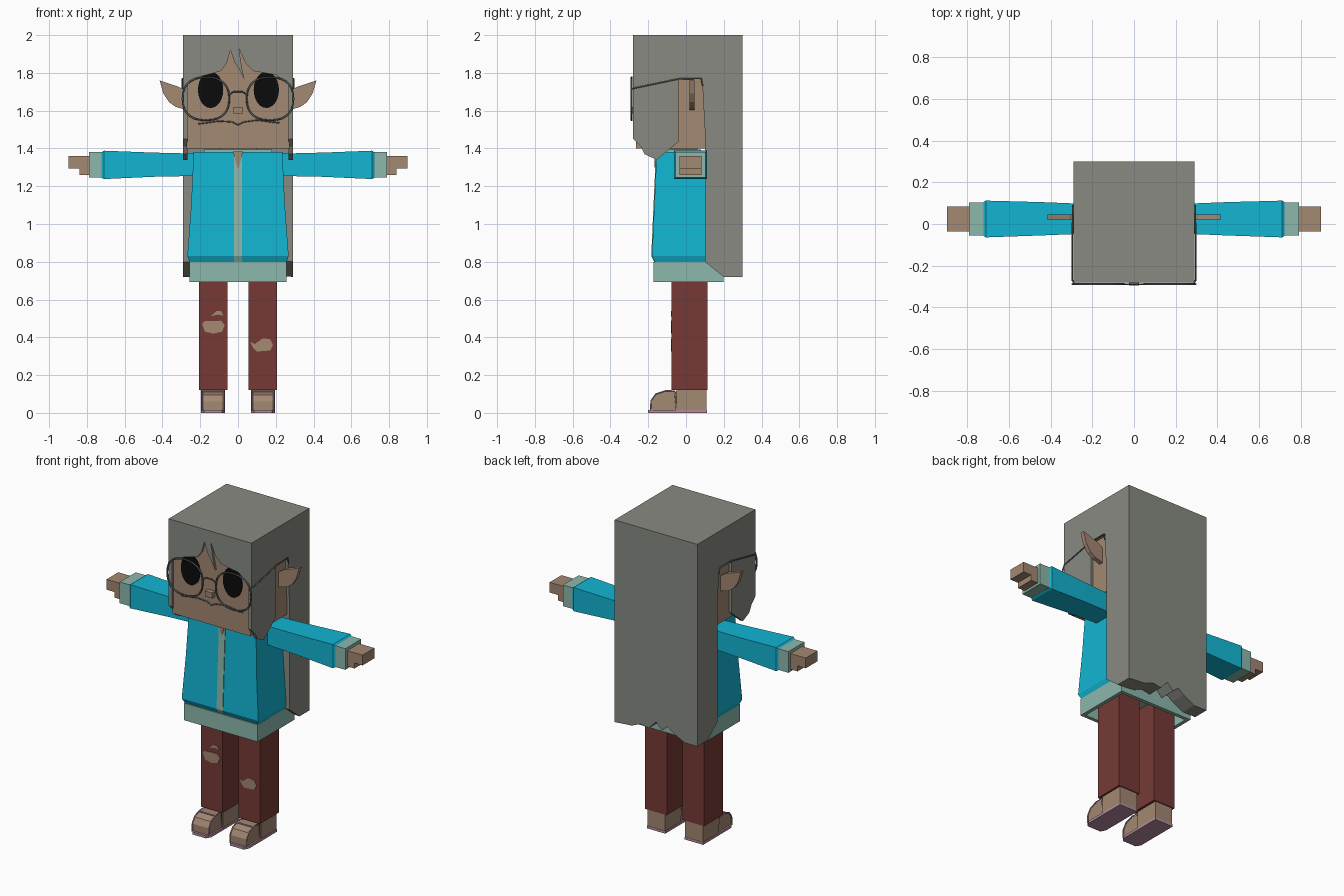
import bpy, bmesh, math

cube = bpy.data.objects.get("Cube")
if cube:
    bpy.data.objects.remove(cube, do_unlink=True)


def material(name, hexcode):
    srgb = [int(hexcode[i:i + 2], 16) / 255 for i in (0, 2, 4)]
    col = [c / 12.92 if c < 0.04 else ((c + 0.055) / 1.055) ** 2.4 for c in srgb] + [1]
    m = bpy.data.materials.new(name)
    m.use_nodes = True
    m.diffuse_color = col
    m.node_tree.nodes["Principled BSDF"].inputs["Base Color"].default_value = col
    return m


HAIR = material("grey hair", "888a82")
SKIN = material("tan skin", "a38872")
CYAN = material("cyan jacket", "12b5d3")
MINT = material("mint shirt", "8cb8ab")
RED = material("dark red trousers", "763a35")
PINK = material("pink sandal", "b48c9e")
BLACK = material("black eye", "0b0b0b")
FRAME = material("slate frame", "5c6664")


def add_mesh(name, bm, mat):
    bmesh.ops.recalc_face_normals(bm, faces=bm.faces)
    me = bpy.data.meshes.new(name)
    bm.to_mesh(me)
    bm.free()
    me.materials.append(mat)
    ob = bpy.data.objects.new(name, me)
    bpy.context.collection.objects.link(ob)
    return ob


def loft(name, rings, mat):
    """Bridge matching rings of points and cap both ends."""
    bm = bmesh.new()
    loops = [[bm.verts.new(p) for p in r] for r in rings]
    n = len(loops[0])
    for a, b in zip(loops, loops[1:]):
        for i in range(n):
            j = (i + 1) % n
            bm.faces.new((a[i], a[j], b[j], b[i]))
    bm.faces.new(loops[0])
    bm.faces.new(loops[-1])
    return add_mesh(name, bm, mat)


def box(name, x, y, z, mat):
    return loft(name, [rect_z(x, y, h) for h in z], mat)


def rect_z(x, y, z):
    return [(x[0], y[0], z), (x[1], y[0], z), (x[1], y[1], z), (x[0], y[1], z)]


def rect_x(x, y, z):
    return [(x, y[0], z[0]), (x, y[1], z[0]), (x, y[1], z[1]), (x, y[0], z[1])]


def prism_y(name, pts, y0, y1, mat):
    return loft(name, [[(x, y, z) for x, z in pts] for y in (y0, y1)], mat)


def prism_x(name, pts, x0, x1, mat):
    return loft(name, [[(x, y, z) for y, z in pts] for x in (x0, x1)], mat)


def tube(name, pts, r, mat, cyclic=False):
    cu = bpy.data.curves.new(name, "CURVE")
    cu.dimensions = "3D"
    cu.bevel_depth = r
    cu.bevel_resolution = 1
    sp = cu.splines.new("POLY")
    sp.points.add(len(pts) - 1)
    for p, co in zip(sp.points, pts):
        p.co = (*co, 1)
    sp.use_cyclic_u = cyclic
    tmp = bpy.data.objects.new(name + "_path", cu)
    bpy.context.collection.objects.link(tmp)
    dg = bpy.context.evaluated_depsgraph_get()
    me = bpy.data.meshes.new_from_object(tmp.evaluated_get(dg))
    bpy.data.objects.remove(tmp, do_unlink=True)
    me.name = name
    me.materials.clear()
    me.materials.append(mat)
    ob = bpy.data.objects.new(name, me)
    bpy.context.collection.objects.link(ob)


def oval(cx, cz, rx, rz, n, power=1.0):
    out = []
    for i in range(n):
        c, s = math.cos(math.tau * i / n), math.sin(math.tau * i / n)
        out.append((cx + rx * math.copysign(abs(c) ** power, c),
                    cz + rz * math.copysign(abs(s) ** power, s)))
    return out


# Head and nose
box("head", (-.272, .272), (-.265, .11), (1.40, 1.96), SKIN)
box("nose", (-.025, .025), (-.295, -.26), (1.585, 1.62), SKIN)
box("neck", (-.1, .1), (-.1, .06), (1.36, 1.41), SKIN)

# Hair: crown, back curtain with ragged hem, fringe
box("hair_crown", (-.29, .29), (-.28, .3), (1.95, 2), HAIR)
hem = [(.29, .72), (.17, .73), (.11, .755), (.05, .745), (0, .80), (-.04, .755),
       (-.08, .79), (-.12, .76), (-.2, .72), (-.29, .72)]
rings = []
for y, lift in ((.1, .08), (.2, 0), (.3, 0)):
    rings.append([(-.29, y, 1.96), (.29, y, 1.96)] + [(x, y, z + lift) for x, z in hem])
loft("hair_back", rings, HAIR)
fringe = [(-.29, 1.96), (-.29, 1.73), (-.265, 1.74), (-.2, 1.78), (-.09, 1.81), (-.06, 1.85),
          (-.04, 1.92), (-.02, 1.86), (0, 1.83), (.035, 1.76), (.02, 1.83), (.005, 1.93),
          (.04, 1.85), (.08, 1.81), (.2, 1.79), (.265, 1.74), (.29, 1.73), (.29, 1.96)]
prism_y("hair_fringe", fringe, -.28, -.262, HAIR)

# Face details
for side, cx in (("right", -.145), ("left", .15)):
    prism_y(side + "_eye", oval(cx, 1.71, .067, .096, 24), -.27, -.264, BLACK)
tube("mouth", [(-.21, -.266, 1.53), (-.1, -.266, 1.545), (-.03, -.266, 1.54), (0, -.266, 1.525),
               (.03, -.266, 1.54), (.1, -.266, 1.55), (.22, -.266, 1.535)], .004, FRAME)
tube("glasses_bridge", [(-.05, -.288, 1.68), (-.025, -.288, 1.7), (.025, -.288, 1.7),
                        (.05, -.288, 1.68)], .004, FRAME)

# Torso: jacket, zip strip, collar, shirt hem
levels = [(.80, .257, -.165, .105), (.83, .268, -.18, .11), (1.1, .248, -.168, .106),
          (1.38, .235, -.155, .1)]
loft("jacket", [rect_z((-w, w), (f, b), z) for z, w, f, b in levels], CYAN)
loft("zip_strip", [rect_z((-.022, .022), (f - .004, f + .002), z) for z, w, f, b in levels], MINT)
prism_y("neckline", [(-.027, 1.385), (.027, 1.385), (.004, 1.30), (-.004, 1.30)], -.166, -.155, SKIN)
box("collar", (-.18, .18), (-.13, .08), (1.37, 1.395), MINT)
loft("shirt_hem", [rect_z((-.258, .258), (-.172, .198), .80), rect_z((-.258, .258), (-.172, .198), .692),
                   rect_z((-.235, .235), (-.15, .175), .692), rect_z((-.235, .235), (-.15, .175), .78)], MINT)

# Mirrored parts
for side, s in (("left", 1), ("right", -1)):
    # Side hair, ear, glasses
    prism_x(side + "_side_hair", [(-.28, 1.96), (-.28, 1.45), (-.24, 1.41), (-.22, 1.37), (-.155, 1.34),
                                  (-.04, 1.435), (-.04, 1.77), (.085, 1.77), (.105, 1.40), (.12, 1.96)],
            s * .268, s * .29, HAIR)
    prism_y(side + "_ear", [(s * x, z) for x, z in [(.26, 1.69), (.31, 1.725), (.415, 1.76), (.395, 1.69),
                            (.365, 1.645), (.33, 1.62), (.26, 1.6)]], .018, .045, SKIN)
    ring = [(x, -.288, z) for x, z in oval(s * .17, 1.663, .124, .114, 28, .85)]
    tube(side + "_lens_rim", ring, .005, FRAME, True)
    tube(side + "_temple", [(s * .285, -.288, 1.715), (s * .295, -.27, 1.72), (s * .295, -.04, 1.768),
                            (s * .293, .08, 1.77), (s * .293, .088, 1.73)], .004, FRAME)
    # Arm
    loft(side + "_sleeve", [rect_x(s * .2, (-.045, .095), (1.255, 1.372)),
                            rect_x(s * .45, (-.055, .105), (1.25, 1.378)),
                            rect_x(s * .71, (-.064, .112), (1.238, 1.388)),
                            rect_x(s * .722, (-.056, .104), (1.245, 1.38))], CYAN)
    loft(side + "_cuff", [rect_x(s * x, (-.055, .104), (1.246, 1.38)) for x in (.72, .79)], MINT)
    loft(side + "_palm", [rect_x(s * x, (-.035, .083), (1.26, 1.36)) for x in (.78, .84)], SKIN)
    loft(side + "_fingers", [rect_x(s * x, (-.035, .083), (1.295, 1.36)) for x in (.84, .897)], SKIN)
    # Leg and sandal
    inner, outer = s * .055, s * .207
    box(side + "_leg", (inner, outer), (-.076, .114), (.122, .78), RED)
    prism_x(side + "_toes", [(-.05, .01), (-.185, .01), (-.185, .06), (-.165, .095), (-.12, .112),
                             (-.05, .112)], s * .078, s * .187, SKIN)
    box(side + "_heel", (s * .07, s * .195), (-.05, .108), (.01, .13), SKIN)
    a, b = s * .068, s * .197
    sole = [(a, .11), (a, -.17), (s * .085, -.2), (s * .18, -.2), (b, -.17), (b, .11)]
    loft(side + "_sole", [[(x, y, z) for x, y in sole] for z in (0, .016)], PINK)
    for i, x in enumerate((.075, .19)):
        tube(f"{side}_strap_{i}", [(s * x, -.188, .012), (s * x, -.185, .065), (s * x, -.16, .1),
                                   (s * x, -.11, .117), (s * x, -.06, .117), (s * x, -.05, .012)],
             .004, PINK)
    tube(side + "_strap_top", [(s * .075, -.12, .114), (s * .19, -.12, .114)], .004, PINK)

# Torn patches on the trousers
tears = {
    "right_knee_tear": [(-.19, .47), (-.18, .485), (-.09, .488), (-.07, .465), (-.085, .43),
                        (-.13, .42), (-.175, .43)],
    "right_small_tear": [(-.145, .51), (-.115, .54), (-.09, .538), (-.078, .515), (-.11, .52)],
    "left_knee_tear": [(.065, .375), (.09, .365), (.13, .395), (.17, .39), (.185, .36), (.17, .33),
                       (.1, .325), (.08, .345)],
}
for name, pts in tears.items():
    prism_y(name, pts, -.08, -.074, SKIN)
